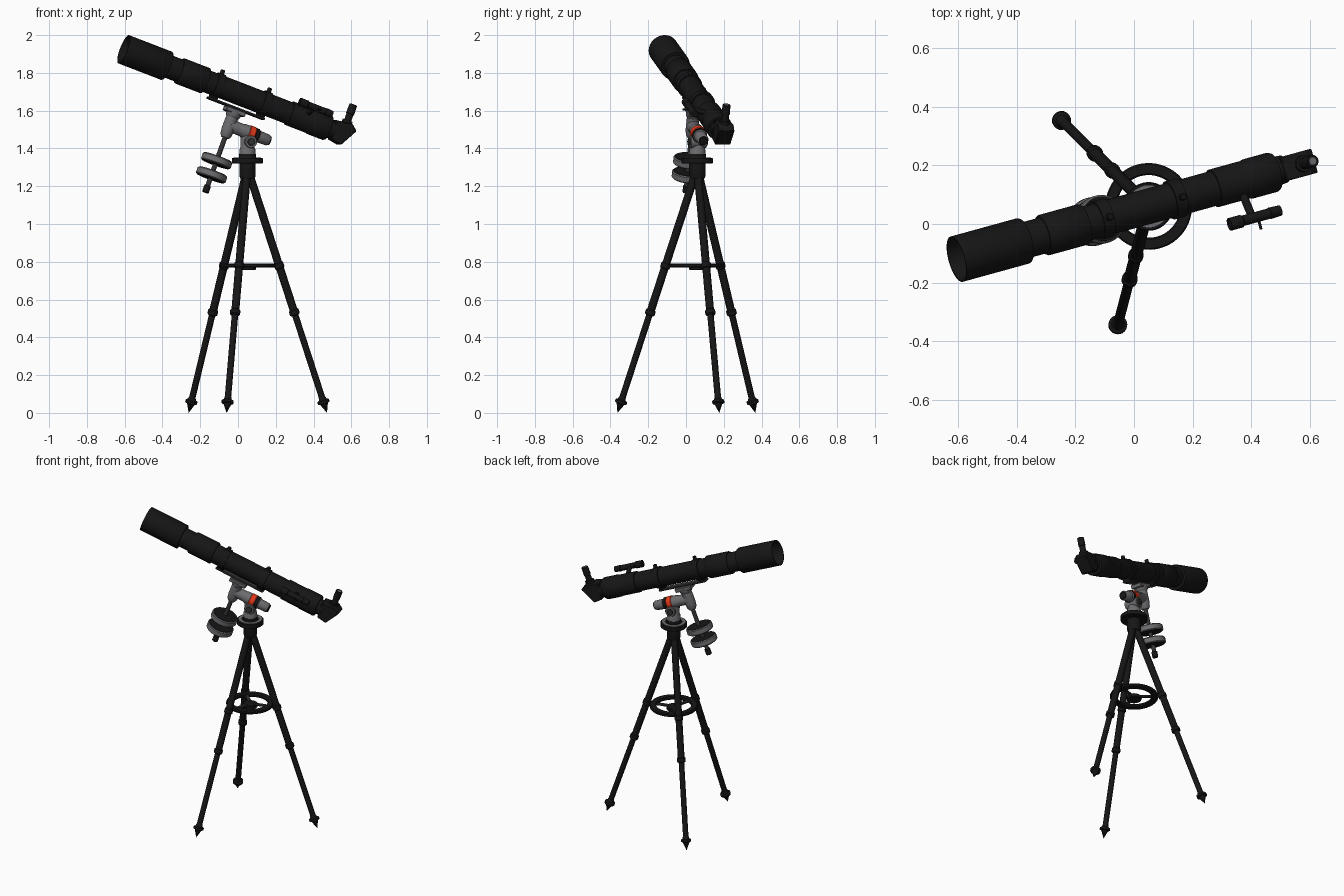
import bpy, bmesh, math
from mathutils import Matrix, Vector

if "Cube" in bpy.data.objects:
    bpy.data.objects.remove(bpy.data.objects["Cube"])


def material(name, rgb):
    m = bpy.data.materials.new(name)
    m.diffuse_color = (*rgb, 1)
    m.use_nodes = True
    m.node_tree.nodes["Principled BSDF"].inputs["Base Color"].default_value = m.diffuse_color
    return m


BLACK = material("black", (0.008, 0.008, 0.008))
DARK = material("dark_grey", (0.035, 0.035, 0.035))
GREY = material("mount_grey", (0.15, 0.15, 0.16))
RED = material("red", (0.8, 0.04, 0.01))
GLASS = material("glass", (0.02, 0.022, 0.03))

# Base frame (tripod centre) and tube frame (x along tube, z away from mount)
AZ, ALT = math.radians(15.4), math.radians(20.4)
BASE = Matrix.Translation((0.05, 0.06, 0)) @ Matrix.Rotation(AZ, 4, 'Z')
TUBE = (Matrix.Translation((-0.605, -0.12, 1.925)) @ Matrix.Rotation(AZ, 4, 'Z')
        @ Matrix.Rotation(ALT, 4, 'Y'))


def finish(name, bm, frame, mat):
    bmesh.ops.recalc_face_normals(bm, faces=bm.faces)
    bm.transform(frame)
    me = bpy.data.meshes.new(name)
    bm.to_mesh(me)
    bm.free()
    ob = bpy.data.objects.new(name, me)
    bpy.context.collection.objects.link(ob)
    me.materials.append(mat)
    bpy.context.view_layer.objects.active = ob
    ob.select_set(True)
    bpy.ops.object.shade_smooth_by_angle(angle=math.radians(35))
    ob.select_set(False)
    return ob


def lathe(name, frame, origin, axis, profile, mat, n=40, closed=False):
    """Turned part: profile of (distance along axis, radius)."""
    bm = bmesh.new()
    rot = Vector(axis).to_track_quat('Z', 'Y').to_matrix().to_4x4()
    rings = []
    for s, r in profile:
        if r == 0:
            rings.append([bm.verts.new((0, 0, s))])
        else:
            rings.append([bm.verts.new((r * math.cos(2 * math.pi * i / n),
                                        r * math.sin(2 * math.pi * i / n), s)) for i in range(n)])
    pairs = list(zip(rings, rings[1:]))
    if closed:
        pairs.append((rings[-1], rings[0]))
    for a, b in pairs:
        for i in range(n):
            j = (i + 1) % n
            f = [a[i], a[j], b[j], b[i]] if len(a) == len(b) else (
                [a[0], b[j], b[i]] if len(a) == 1 else [a[i], a[j], b[0]])
            bm.faces.new(f)
    return finish(name, bm, frame @ Matrix.Translation(origin) @ rot, mat)


def cyl(name, frame, a, b, r, mat, bevel=0.003, n=32):
    a, b = Vector(a), Vector(b)
    L = (b - a).length
    return lathe(name, frame, a, b - a, [(0, 0), (0, r - bevel), (bevel, r), (L - bevel, r),
                                         (L, r - bevel), (L, 0)], mat, n)


def prism(name, frame, outline, width, mat):
    """Outline in the x-z plane extruded across y."""
    bm = bmesh.new()
    f = bm.faces.new([bm.verts.new((x, -width / 2, z)) for x, z in outline])
    ext = bmesh.ops.extrude_face_region(bm, geom=[f])
    bmesh.ops.translate(bm, vec=(0, width, 0),
                        verts=[v for v in ext['geom'] if isinstance(v, bmesh.types.BMVert)])
    bmesh.ops.bevel(bm, geom=bm.edges[:], offset=0.004, segments=1, affect='EDGES')
    return finish(name, bm, frame, mat)


def box(name, frame, x0, x1, z0, z1, width, mat):
    return prism(name, frame, [(x0, z0), (x1, z0), (x1, z1), (x0, z1)], width, mat)


X, Z = (1, 0, 0), (0, 0, 1)

# Optical tube with hollow dew shield
lathe("optical_tube", TUBE, (0, 0, 0), X, [
    (0.11, 0), (0.11, 0.073), (0.0, 0.075), (0.0, 0.08), (0.25, 0.08), (0.255, 0.077), (0.255, 0.062),
    (0.325, 0.062), (0.325, 0.068), (0.33, 0.071), (0.475, 0.071), (0.48, 0.068), (0.48, 0.06),
    (0.91, 0.06), (0.97, 0.06), (0.97, 0.066), (1.09, 0.066), (1.1, 0.069), (1.19, 0.069),
    (1.2, 0.064), (1.2, 0.05), (1.235, 0.048), (1.235, 0)], BLACK, 56)
lathe("objective_lens", TUBE, (0.1, 0, 0), X, [(-0.008, 0), (-0.005, 0.04), (0.004, 0.073)], GLASS)

# Tube rings, clamp knobs and mounting rail
for k, t in enumerate((0.55, 0.825)):
    lathe(f"tube_ring_{k}", TUBE, (t - 0.02, 0, 0), X,
          [(0, 0.058), (0, 0.067), (0.04, 0.067), (0.04, 0.058)], BLACK, 48, closed=True)
    cyl(f"ring_knob_{k}", TUBE, (t, 0, 0.06), (t, 0, 0.088), 0.012, BLACK)
    box(f"ring_foot_{k}", TUBE, t - 0.02, t + 0.02, -0.076, -0.05, 0.05, BLACK)
box("mounting_rail", TUBE, 0.52, 0.85, -0.085, -0.072, 0.05, DARK)

# Star diagonal and eyepiece
prism("star_diagonal", TUBE, [(1.215, 0.052), (1.305, 0.064), (1.34, 0.036), (1.285, -0.062),
                              (1.225, -0.052)], 0.085, BLACK)
lathe("eyepiece", TUBE, (1.284, 0, 0.05), Z, [
    (0, 0), (0, 0.028), (0.025, 0.028), (0.025, 0.019), (0.06, 0.019), (0.062, 0.022),
    (0.112, 0.021), (0.115, 0.018), (0.115, 0.014)], BLACK)
cyl("eye_lens", TUBE, (1.284, 0, 0.155), (1.284, 0, 0.164), 0.016, GREY)

# Finder scope on its bracket
lathe("finder_scope", TUBE, (0.967, -0.133, 0.064), X, [
    (0.006, 0), (0.006, 0.019), (0, 0.019), (0, 0.022), (0.045, 0.022), (0.05, 0.018), (0.15, 0.018),
    (0.152, 0.02), (0.192, 0.018), (0.192, 0)], BLACK)
cyl("finder_bracket", TUBE, (1.055, -0.04, 0.03), (1.055, -0.133, 0.062), 0.014, BLACK)
cyl("finder_knob", TUBE, (1.075, -0.15, 0.06), (1.075, -0.178, 0.06), 0.005, BLACK, 0.001, 12)

# Declination axis: saddle, housing, shaft and counterweights
DT = 0.684
box("saddle", TUBE, DT - 0.055, DT + 0.055, -0.11, -0.084, 0.075, GREY)
lathe("declination_housing", TUBE, (DT, 0, -0.1), (0, 0, -1), [
    (0, 0), (0, 0.042), (0.02, 0.04), (0.03, 0.033), (0.1, 0.034), (0.13, 0.03), (0.145, 0.022),
    (0.145, 0)], GREY)
cyl("counterweight_shaft", TUBE, (DT, 0, -0.23), (DT, 0, -0.555), 0.013, DARK)
cyl("shaft_stop", TUBE, (DT, 0, -0.515), (DT, 0, -0.555), 0.018, BLACK)
for k, z in enumerate((-0.375, -0.455)):
    cyl(f"counterweight_{k}", TUBE, (DT, 0, z + 0.019), (DT, 0, z - 0.019), 0.083, GREY, 0.005, 48)
    cyl(f"counterweight_face_{k}", TUBE, (DT, 0, z + 0.021), (DT, 0, z - 0.021), 0.076, BLACK, 0.001, 48)

# Polar axis with red band
RZ = -0.175
lathe("polar_housing", TUBE, (DT, 0, RZ), X, [
    (0, 0), (0, 0.034), (0.07, 0.034), (0.08, 0.038), (0.165, 0.036), (0.17, 0.032), (0.225, 0.03),
    (0.232, 0.025), (0.232, 0)], GREY)
cyl("red_band", TUBE, (DT + 0.108, 0, RZ), (DT + 0.143, 0, RZ), 0.041, RED)
cyl("black_band", TUBE, (DT + 0.143, 0, RZ), (DT + 0.165, 0, RZ), 0.039, BLACK)
cyl("polar_cap", TUBE, (DT + 0.222, 0, RZ), (DT + 0.238, 0, RZ), 0.025, BLACK)

# Mount head on the tripod axis
lathe("mount_neck", BASE, (0, 0, 1.35), Z, [
    (0, 0), (0, 0.045), (0.045, 0.042), (0.06, 0.036), (0.11, 0.036), (0.14, 0.025), (0.14, 0)], GREY)
cyl("altitude_pivot", BASE, (0.008, -0.045, 1.435), (0.008, 0.045, 1.435), 0.033, GREY)
cyl("altitude_bolt", BASE, (0.008, -0.053, 1.435), (0.008, 0.053, 1.435), 0.02, DARK)
lathe("azimuth_base", BASE, (0, 0, 1.24), Z, [
    (0, 0), (0, 0.038), (0.015, 0.043), (0.08, 0.043), (0.08, 0.079), (0.084, 0.083), (0.106, 0.083),
    (0.11, 0.079), (0.11, 0.046), (0.13, 0.046), (0.13, 0)], BLACK, 48)
lathe("azimuth_trim", BASE, (0, 0, 1.345), Z, [(0, 0.05), (0.007, 0.053), (0.007, 0.072), (0, 0.075)],
      GREY, 48, closed=True)

# Tripod legs, clamps, pointed feet and spreader spokes
for k in range(3):
    F = BASE @ Matrix.Rotation(k * 2 * math.pi / 3, 4, 'Z')
    top, foot = Vector((0.012, 0, 1.26)), Vector((0.437, 0, 0))

    def at(z):
        return foot.lerp(top, z / 1.26)

    cyl(f"upper_leg_{k}", F, at(1.26), at(0.53), 0.021, BLACK, n=24)
    cyl(f"lower_leg_{k}", F, at(0.55), at(0.05), 0.017, BLACK, n=24)
    cyl(f"leg_clamp_{k}", F, at(0.548), at(0.517), 0.027, BLACK, 0.006, 24)
    cyl(f"spreader_joint_{k}", F, at(0.797), at(0.763), 0.026, BLACK, 0.006, 24)
    lathe(f"foot_{k}", F, foot, top - foot, [
        (0, 0), (0.05, 0.021), (0.055, 0.032), (0.068, 0.032), (0.073, 0.022), (0.09, 0.017),
        (0.09, 0)], BLACK, 24)
    box(f"spreader_spoke_{k}", F, 0.03, 0.17, 0.771, 0.784, 0.024, DARK)

# Spreader ring and hub
lathe("spreader_ring", BASE, (0, 0, 0.77), Z, [
    (0, 0.112), (0, 0.143), (0.006, 0.148), (0.016, 0.148), (0.022, 0.143), (0.022, 0.112),
    (0.016, 0.107), (0.006, 0.107)], BLACK, 56, closed=True)
cyl("spreader_hub", BASE, (0, 0, 0.757), (0, 0, 0.78), 0.045, BLACK)
